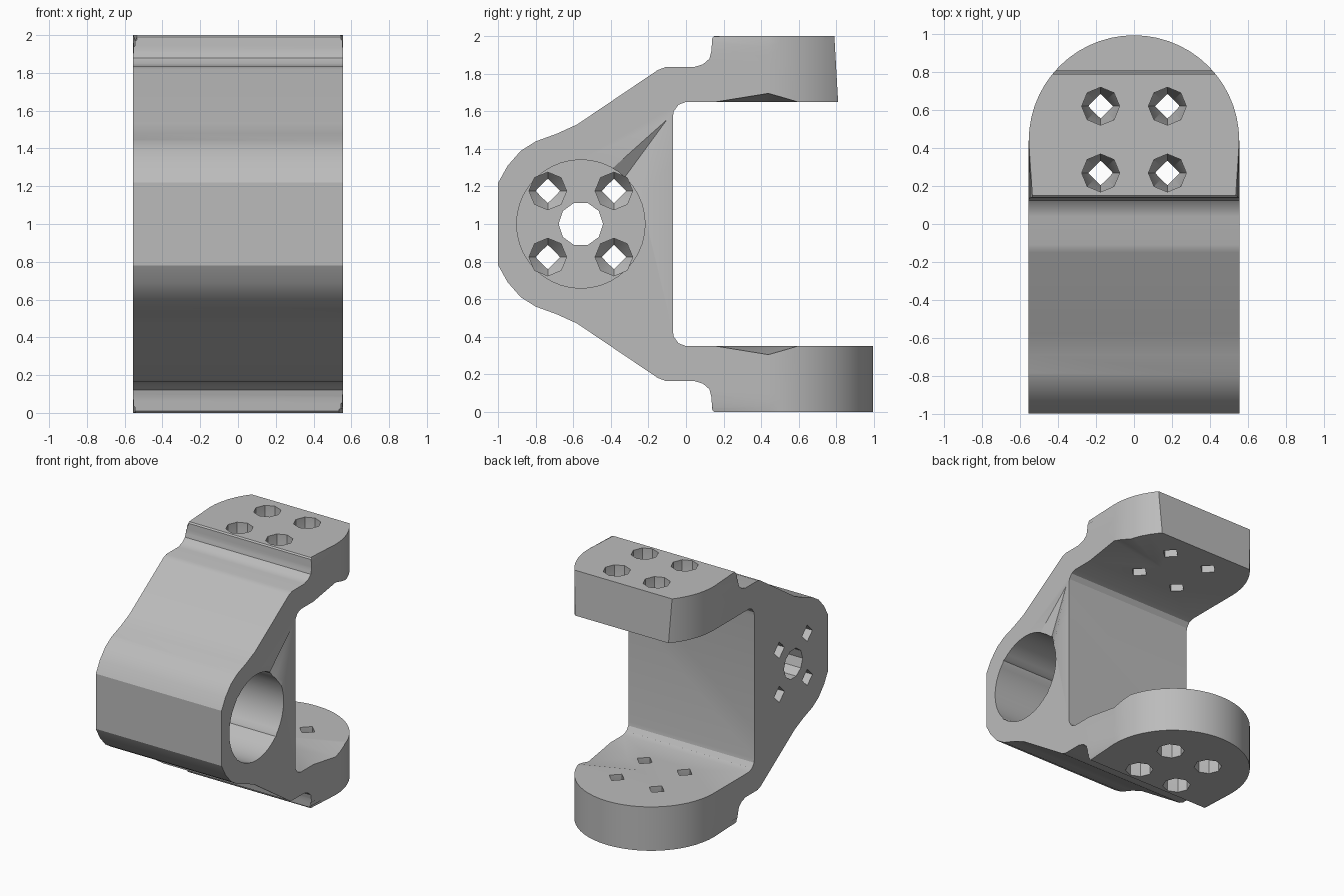
import bpy, bmesh
from math import sin, cos, pi, radians
from mathutils import Matrix, Vector

cube = bpy.data.objects.get("Cube")
if cube:
    bpy.data.objects.remove(cube)

HALF = 0.555      # half width of the bracket
ARM_Y = 0.44      # centre of the arm ends
HUB_Y = -0.56     # centre of the side bore
FLOOR_X = -0.35   # bottom of the side bore

grey = bpy.data.materials.new("plain_grey")
grey.use_nodes = True
grey.diffuse_color = (0.5, 0.5, 0.5, 1)
grey.node_tree.nodes["Principled BSDF"].inputs["Base Color"].default_value = (0.5, 0.5, 0.5, 1)


def make(name, bm):
    bmesh.ops.recalc_face_normals(bm, faces=bm.faces)
    mesh = bpy.data.meshes.new(name)
    bm.to_mesh(mesh)
    bm.free()
    mesh.materials.append(grey)
    ob = bpy.data.objects.new(name, mesh)
    bpy.context.collection.objects.link(ob)
    return ob


def loft(bm, rings):
    """Closed solid through equal-sized rings of points."""
    loops = [[bm.verts.new(p) for p in ring] for ring in rings]
    bm.faces.new(loops[0])
    bm.faces.new(loops[-1])
    for a, b in zip(loops, loops[1:]):
        for i in range(len(a)):
            j = (i + 1) % len(a)
            bm.faces.new((a[i], a[j], b[j], b[i]))


def combine(ob, tool, operation):
    mod = ob.modifiers.new(operation, 'BOOLEAN')
    mod.operation, mod.solver, mod.object = operation, 'EXACT', tool
    bpy.context.view_layer.objects.active = ob
    bpy.ops.object.modifier_apply(modifier=mod.name)
    bpy.data.objects.remove(tool)


# Side profile: outer and inner outline of the upper half, mirrored below
outer = [(-1, 1.22), (-0.95, 1.31), (-0.88, 1.39), (-0.8, 1.44), (-0.69, 1.48),
         (-0.58, 1.53), (-0.15, 1.82), (-0.11, 1.835), (0.04, 1.835), (0.09, 1.85),
         (0.125, 1.88), (0.135, 1.92), (0.14, 1.99), (0.15, 2)]
inner = [(0, 1.65), (-0.04, 1.635), (-0.065, 1.6), (-0.07, 1.57)]


def flip(points):
    return [(y, 2 - z) for y, z in reversed(points)]


profile = (outer + [(0.79, 2), (0.81, 1.65)] + inner + flip(inner)
           + [(1.1, 0.35), (1.1, 0)] + flip(outer))
bm = bmesh.new()
loft(bm, [[(x, y, z) for y, z in profile] for x in (-HALF, HALF)])
body = make("bracket_body", bm)

# Rounded plan with softened top and bottom rims
plan = [(-HALF, -1.2), (HALF, -1.2)]
plan += [(HALF * cos(pi * i / 28), ARM_Y + HALF * sin(pi * i / 28)) for i in range(29)]
bm = bmesh.new()
loft(bm, [[(x, y, z) for x, y in plan] for z in (0, 2)])
rims = [e for e in bm.edges if abs(e.verts[0].co.z - e.verts[1].co.z) < 0.01]
bmesh.ops.bevel(bm, geom=rims, offset=0.1, segments=3, profile=0.5, affect='EDGES')
combine(body, make("plan_tool", bm), 'INTERSECT')

# Large side bore, with a small shaft hole through its floor
for name, radius, sides, x0, x1 in (("bore_tool", 0.342, 40, FLOOR_X, 0.7),
                                    ("shaft_tool", 0.118, 10, -0.7, 0)):
    bm = bmesh.new()
    loft(bm, [[(x, HUB_Y + radius * cos(2 * pi * i / sides), 1 + radius * sin(2 * pi * i / sides))
               for i in range(sides)] for x in (x0, x1)])
    combine(body, make(name, bm), 'DIFFERENCE')


def screw_holes(place, depth, reach):
    """Four eight-sided pockets that narrow to square through holes."""
    bm = bmesh.new()
    levels = [(reach, 0.1, 1), (-0.4 * depth, 0.1, 1),
              (-0.75 * depth, 0.065, 0.72), (-depth - 0.1, 0.065, 0.72)]
    for u in (-0.176, 0.176):
        for v in (-0.176, 0.176):
            loft(bm, [[place @ Vector((u + r * (k if i % 2 else 1) * cos(i * pi / 4),
                                       v + r * (k if i % 2 else 1) * sin(i * pi / 4), z))
                       for i in range(8)] for z, r, k in levels])
    combine(body, make("screw_tool", bm), 'DIFFERENCE')


screw_holes(Matrix.Translation((0, ARM_Y + 0.005, 2)), 0.35, 0.1)
screw_holes(Matrix.Translation((0, ARM_Y + 0.005, 0)) @ Matrix.Rotation(pi, 4, 'X'), 0.35, 0.1)
screw_holes(Matrix.Translation((FLOOR_X, HUB_Y, 1)) @ Matrix.Rotation(pi / 2, 4, 'Y'), 0.2, 1.1)


# Shallow dents: one on the inner face of each arm, one groove beside the bore
def dent(points):
    bm = bmesh.new()
    for p in points:
        bm.verts.new(p)
    bmesh.ops.convex_hull(bm, input=bm.verts)
    combine(body, make("dent_tool", bm), 'DIFFERENCE')


for s in (1, -1):
    dent([(0.6, 0.1, 1 + s * 0.645), (0.6, 0.64, 1 + s * 0.645),
          (0.6, 0.44, 1 + s * 0.7), (0.05, 0.42, 1 + s * 0.645)])
dent([(0.56, -0.08, 1.585), (0.56, -0.41, 1.29), (0.56, -0.23, 1.12), (0.5, -0.34, 1.23)])

# Smooth the curved walls and keep the edges crisp
bpy.ops.object.select_all(action='DESELECT')
body.select_set(True)
bpy.context.view_layer.objects.active = body
bpy.ops.object.shade_smooth_by_angle(angle=radians(25))
